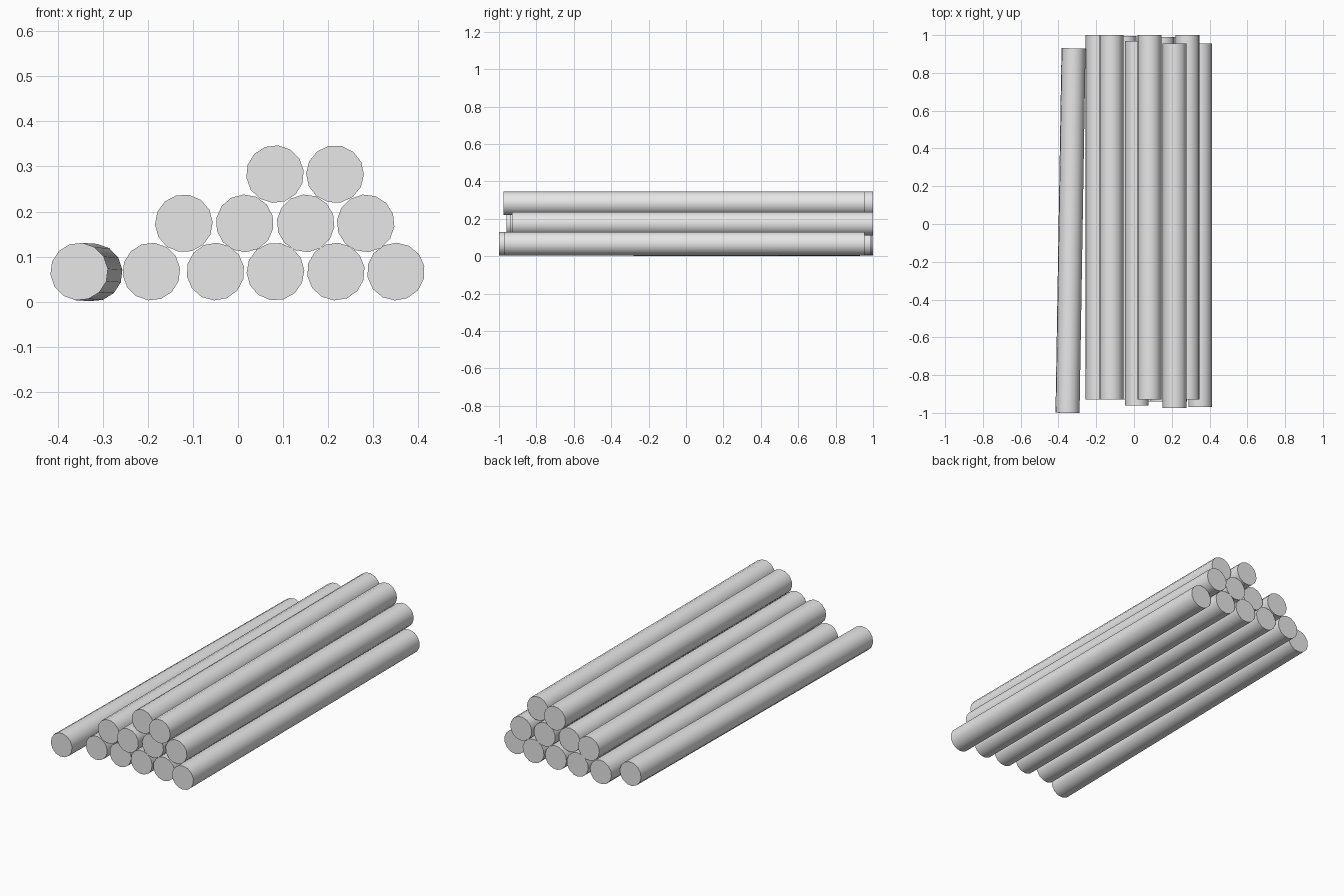
import bpy, math, random
from mathutils import Vector

cube = bpy.data.objects.get("Cube")
if cube:
    bpy.data.objects.remove(cube, do_unlink=True)

random.seed(4)
RADIUS = 0.064
SIDES = 14

# Single plain grey for every pole
grey = bpy.data.materials.new("plain_grey")
grey.use_nodes = True
color = (0.8, 0.8, 0.8, 1)
grey.diffuse_color = color
grey.node_tree.nodes["Principled BSDF"].inputs["Base Color"].default_value = color


def pole(name, front, back):
    """Capped round pole between two end centres."""
    front, back = Vector(front), Vector(back)
    axis = back - front
    bpy.ops.mesh.primitive_cylinder_add(
        vertices=SIDES, radius=RADIUS, depth=axis.length, location=(front + back) / 2)
    ob = bpy.context.object
    ob.name = name
    ob.rotation_mode = 'QUATERNION'
    roll = Vector((0, 0, 1)).to_track_quat('Z', 'Y')
    roll.rotate(axis.to_track_quat('Z', 'Y'))
    ob.rotation_quaternion = roll
    # Each pole is rolled a little differently
    spin = random.uniform(0, math.tau / SIDES)
    for v in ob.data.vertices:
        x, y = v.co.x, v.co.y
        v.co.x = x * math.cos(spin) - y * math.sin(spin)
        v.co.y = x * math.sin(spin) + y * math.cos(spin)
    ob.data.materials.append(grey)
    bpy.ops.object.shade_smooth_by_angle(angle=math.radians(35))


# Stacked rows: height, then (x, front y, back y) of each pole
rows = {
    "bottom": (0.067, [(-0.192, -0.93, 1.0), (-0.05, -0.93, 0.995), (0.083, -0.94, 0.99),
                       (0.217, -0.94, 0.99), (0.35, -0.97, 0.955)]),
    "middle": (0.174, [(-0.12, -0.93, 1.0), (0.015, -0.96, 0.97),
                       (0.15, -0.94, 0.99), (0.283, -0.93, 1.0)]),
    "top": (0.283, [(0.082, -0.93, 1.0), (0.215, -0.975, 0.955)]),
}
for row, (z, poles) in rows.items():
    for i, (x, y0, y1) in enumerate(poles, 1):
        pole(f"{row}_pole_{i}", (x, y0, z), (x, y1, z))

# Loose pole lying slightly askew beside the stack
pole("loose_pole", (-0.352, -1.0, 0.067), (-0.32, 0.93, 0.065))
